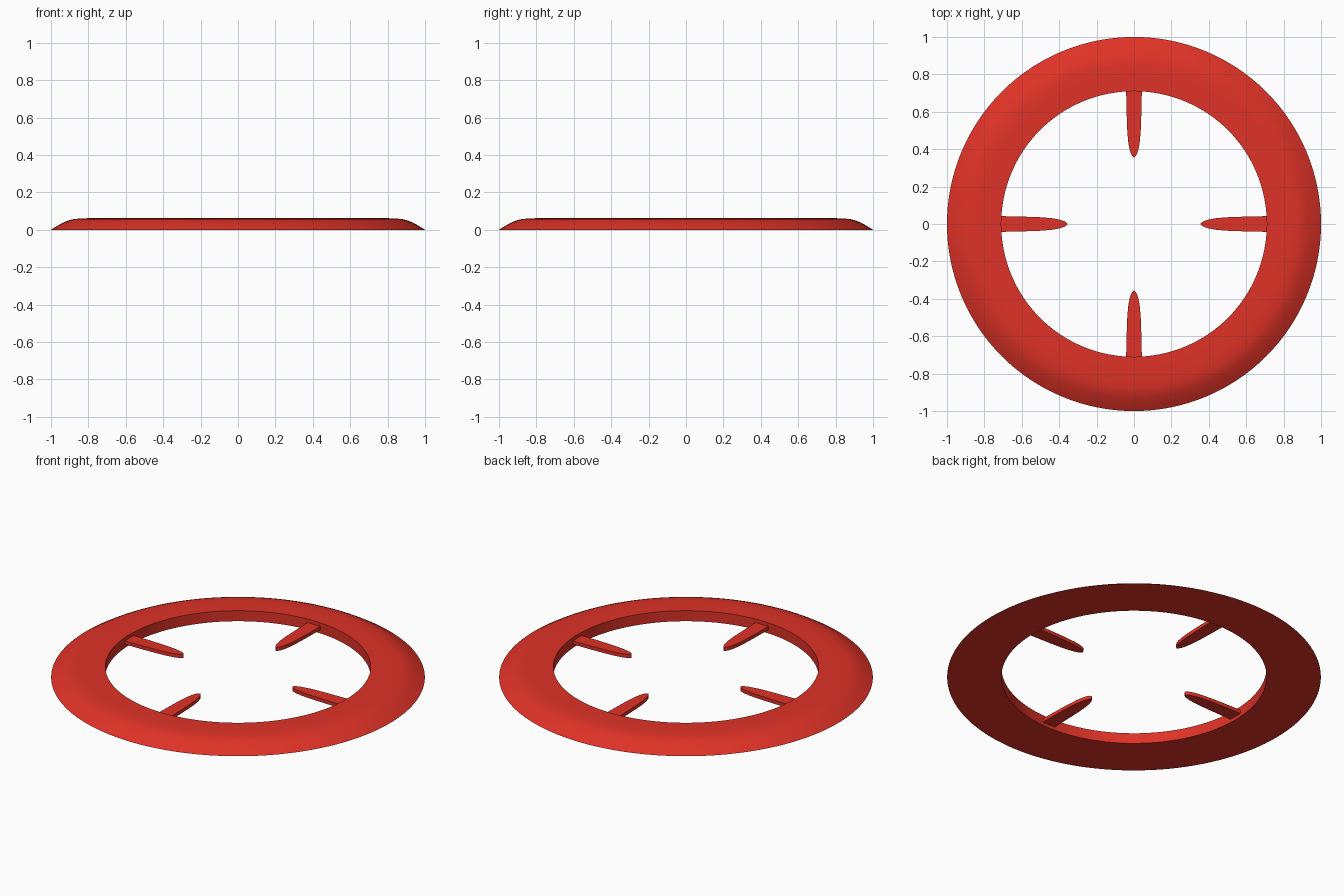
import bpy, bmesh, math

if "Cube" in bpy.data.objects:
    bpy.data.objects.remove(bpy.data.objects["Cube"])

red = bpy.data.materials.new("red")
red.diffuse_color = (0.74, 0.032, 0.02, 1)
red.use_nodes = True
red.node_tree.nodes["Principled BSDF"].inputs["Base Color"].default_value = red.diffuse_color


def finish(bm, name):
    """Turn a bmesh into a red object, smooth except at sharp edges."""
    bmesh.ops.recalc_face_normals(bm, faces=bm.faces)
    mesh = bpy.data.meshes.new(name)
    bm.to_mesh(mesh)
    bm.free()
    mesh.materials.append(red)
    obj = bpy.data.objects.new(name, mesh)
    bpy.context.collection.objects.link(obj)
    bpy.ops.object.select_all(action='DESELECT')
    obj.select_set(True)
    bpy.context.view_layer.objects.active = obj
    bpy.ops.object.shade_smooth_by_angle(angle=math.radians(35))
    return obj


# Ring: closed (radius, z) profile spun round the z axis
profile = [(0.71, 0), (0.71, 0.062), (0.80, 0.062), (0.85, 0.06), (0.88, 0.057),
           (0.905, 0.051), (0.93, 0.041), (0.965, 0.022), (1.0, 0)]
bm = bmesh.new()
verts = [bm.verts.new((r, 0, z)) for r, z in profile]
edges = [bm.edges.new((verts[i], verts[(i + 1) % len(verts)])) for i in range(len(verts))]
bmesh.ops.spin(bm, geom=verts + edges, cent=(0, 0, 0), axis=(0, 0, 1),
               angle=2 * math.pi, steps=128, use_merge=True)
bmesh.ops.remove_doubles(bm, verts=bm.verts, dist=1e-5)
finish(bm, "ring")

# Pointers: bullet-shaped plates reaching inward from the ring
half = [(0.362, 0.009), (0.375, 0.016), (0.40, 0.024), (0.44, 0.031),
        (0.50, 0.036), (0.58, 0.039), (0.66, 0.041), (0.715, 0.042)]
outline = [(0.355, 0)] + half + [(x, -y) for x, y in reversed(half)]
for i, side in enumerate(("right", "back", "left", "front")):
    bm = bmesh.new()
    face = bm.faces.new([bm.verts.new((x, y, 0.02)) for x, y in outline])
    new = bmesh.ops.extrude_face_region(bm, geom=[face])["geom"]
    bmesh.ops.translate(bm, vec=(0, 0, 0.021),
                        verts=[v for v in new if isinstance(v, bmesh.types.BMVert)])
    pointer = finish(bm, side + "_pointer")
    pointer.rotation_euler.z = i * math.pi / 2
